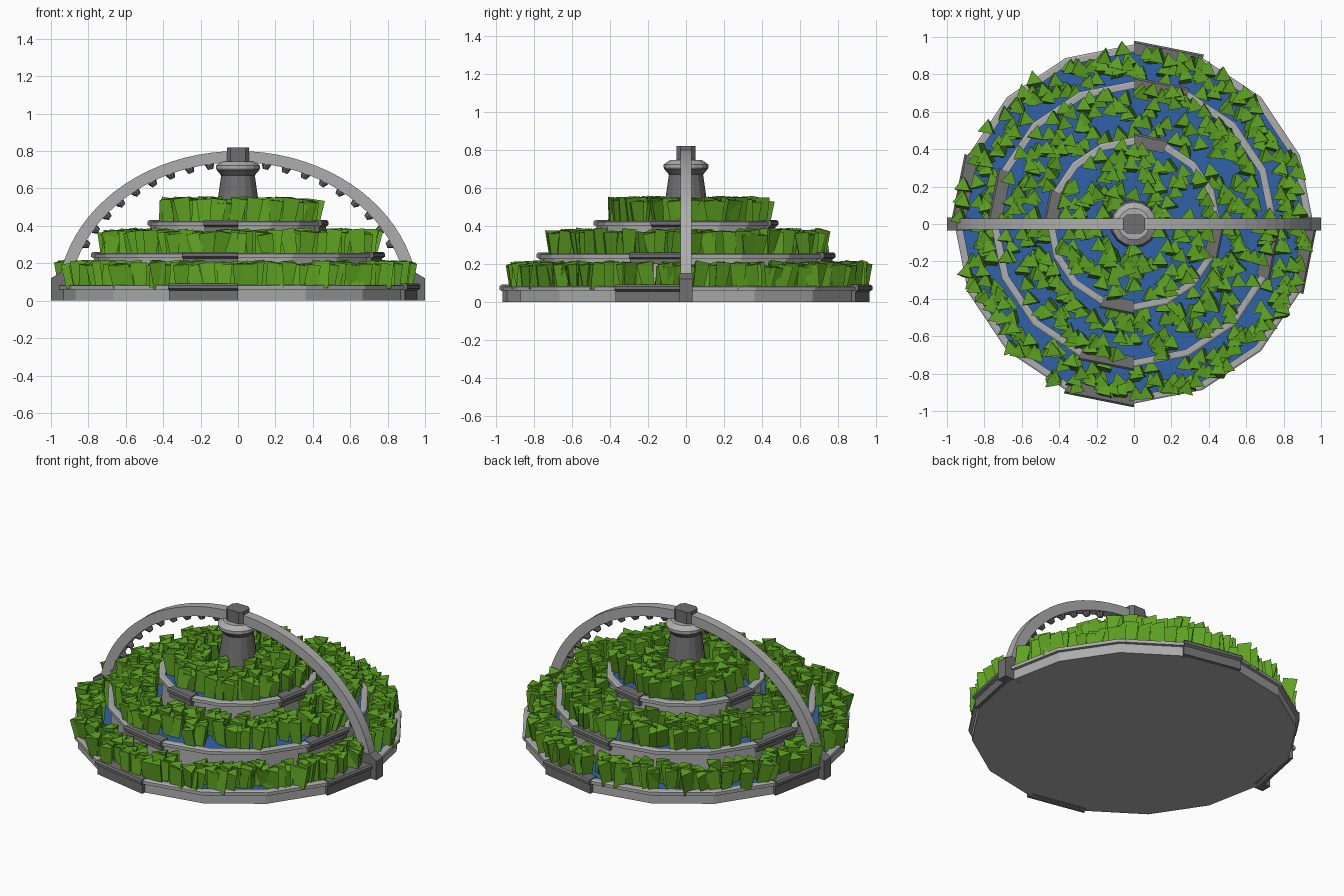
import bpy, bmesh, math, random
from mathutils import Matrix, Vector, Euler

if "Cube" in bpy.data.objects:
    bpy.data.objects.remove(bpy.data.objects["Cube"])

random.seed(7)
STEP = math.pi / 8   # sixteen-sided model


def material(name, col):
    m = bpy.data.materials.new(name)
    m.diffuse_color = (*col, 1)
    m.use_nodes = True
    m.node_tree.nodes["Principled BSDF"].inputs["Base Color"].default_value = m.diffuse_color
    return m


GREEN = material("leaf_green", (0.11, 0.36, 0.015))
BLUE = material("water_blue", (0.03, 0.12, 0.4))
LIGHT = material("light_stone", (0.42, 0.42, 0.42))
DARK = material("dark_stone", (0.16, 0.16, 0.16))


def finish(name, bm, mat):
    bmesh.ops.recalc_face_normals(bm, faces=bm.faces)
    me = bpy.data.meshes.new(name)
    bm.to_mesh(me)
    bm.free()
    me.materials.append(mat)
    ob = bpy.data.objects.new(name, me)
    bpy.context.collection.objects.link(ob)
    return ob


def ring_points(bm, profile, ang):
    return [bm.verts.new((r * math.cos(ang), r * math.sin(ang), z)) for r, z in profile]


def lathe(name, profile, mat, closed=False):
    """Sixteen-sided solid of revolution; closed = hoop with a looped section."""
    bm = bmesh.new()
    rows = [ring_points(bm, profile, i * STEP) for i in range(16)]
    n = len(profile)
    for i in range(16):
        a, b = rows[i], rows[(i + 1) % 16]
        for j in range(n if closed else n - 1):
            k = (j + 1) % n
            bm.faces.new((a[j], b[j], b[k], a[k]))
    if not closed:
        bm.faces.new([r[0] for r in rows])
        bm.faces.new([r[-1] for r in rows])
    return finish(name, bm, mat)


def rim_blocks(name, profile):
    """Thick stone on every fourth segment of a rim."""
    bm = bmesh.new()
    n = len(profile)
    for q in range(4):
        a = ring_points(bm, profile, (4 * q + 3) * STEP)
        b = ring_points(bm, profile, (4 * q + 4) * STEP)
        for j in range(n):
            k = (j + 1) % n
            bm.faces.new((a[j], b[j], b[k], a[k]))
        bm.faces.new(a)
        bm.faces.new(b)
    return finish(name, bm, DARK)


def grass(name, count, r0, r1, z):
    """Leaning three-sided tufts scattered over a ring."""
    bm = bmesh.new()
    for i in range(count):
        ang = 2 * math.pi * (i + random.random()) / count
        r = math.sqrt(random.uniform(r0 * r0, r1 * r1))
        rot = Euler((random.uniform(-.2, .2), random.uniform(-.2, .2),
                     random.uniform(-.3, .3))).to_matrix().to_4x4()
        h = random.uniform(.12, .15)
        mat = (Matrix.Translation((r * math.cos(ang), r * math.sin(ang), z))
               @ rot @ Matrix.Translation((0, 0, h / 2 - .01)))
        bmesh.ops.create_cone(bm, cap_ends=True, segments=3, radius1=.037,
                              radius2=.05, depth=h, matrix=mat)
    return finish(name, bm, GREEN)


# Terraces: outer radius, wall foot, rim top, grass ring, tuft count
tiers = [("lower", .96, 0.0, .085, .78, .925, 250),
         ("middle", .765, .07, .255, .48, .72, 240),
         ("upper", .465, .24, .425, .12, .41, 140)]
for tag, r, foot, top, g0, g1, count in tiers:
    lathe(tag + "_wall", [(r - .02, foot), (r - .02, top - .02)], LIGHT)
    lathe(tag + "_water", [(r - .035, top - .025), (r - .035, top - .012)], BLUE)
    lathe(tag + "_rim", [(r - .04, top - .025), (r, top - .025), (r, top - .005),
                         (r - .01, top), (r - .04, top)], LIGHT, closed=True)
    low = 0 if foot == 0 else top - .055
    out = r + .02
    section = [(r - .055, low), (out - .015, low), (out - .015, top - .03), (out, top - .02),
               (out, top - .003), (out - .01, top + .006), (r - .055, top + .006)]
    rim_blocks(tag + "_rim_blocks", section)
    grass(tag + "_grass", count, g0, g1, top - .01)

# Central pillar with flared cap
lathe("pillar", [(.13, .40), (.107, .55), (.09, .67), (.115, .70),
                 (.115, .72), (.085, .742)], DARK)
lathe("pillar_cap", [(.118, .708), (.118, .722), (.085, .745)], LIGHT)

# Arch over the terraces
bm = bmesh.new()
rows = []
N = 40
for i in range(N + 1):
    t = .08 + (math.pi - .16) * i / N
    c, s = math.cos(t), math.sin(t)
    rows.append([bm.verts.new(p) for p in ((.965 * c, -.03, .8 * s), (.965 * c, .03, .8 * s),
                                           (.90 * c, .03, .74 * s), (.90 * c, -.03, .74 * s))])
for a, b in zip(rows, rows[1:]):
    for j in range(4):
        k = (j + 1) % 4
        bm.faces.new((a[j], b[j], b[k], a[k]))
bm.faces.new(rows[0])
bm.faces.new(rows[-1])
finish("arch", bm, LIGHT)

# Small studs along the underside of the arch
bm = bmesh.new()
for side in (-1, 1):
    for i in range(9):
        t = math.pi / 2 + side * (.17 + .122 * i)
        p = Vector((.897 * math.cos(t), 0, .737 * math.sin(t)))
        turn = Vector((-p.x, 0, -p.z)).to_track_quat('Z', 'Y').to_matrix().to_4x4()
        bmesh.ops.create_cone(bm, cap_ends=True, segments=8, radius1=.027, radius2=.014,
                              depth=.03, matrix=Matrix.Translation(p) @ turn
                              @ Matrix.Translation((0, 0, .01)))
finish("arch_studs", bm, DARK)

# Keystone with chamfered upright edges
bm = bmesh.new()
base = [(.06, -.03), (.06, .03), (.04, .05), (-.04, .05),
        (-.06, .03), (-.06, -.03), (-.04, -.05), (.04, -.05)]
lo, hi = ([bm.verts.new((x, y, z)) for x, y in base] for z in (.735, .82))
bm.faces.new(lo)
bm.faces.new(hi)
for j in range(8):
    k = (j + 1) % 8
    bm.faces.new((lo[j], lo[k], hi[k], hi[j]))
finish("keystone", bm, DARK)

# Feet of the arch, sloped inward at the top
bm = bmesh.new()
for side in (-1, 1):
    prof = [(1.0, 0), (1.0, .12), (.95, .15), (.88, .15), (.88, 0)]
    f, b = ([bm.verts.new((side * x, y, z)) for x, z in prof] for y in (-.034, .034))
    bm.faces.new(f)
    bm.faces.new(b)
    for j in range(5):
        k = (j + 1) % 5
        bm.faces.new((f[j], f[k], b[k], b[j]))
finish("arch_feet", bm, DARK)
